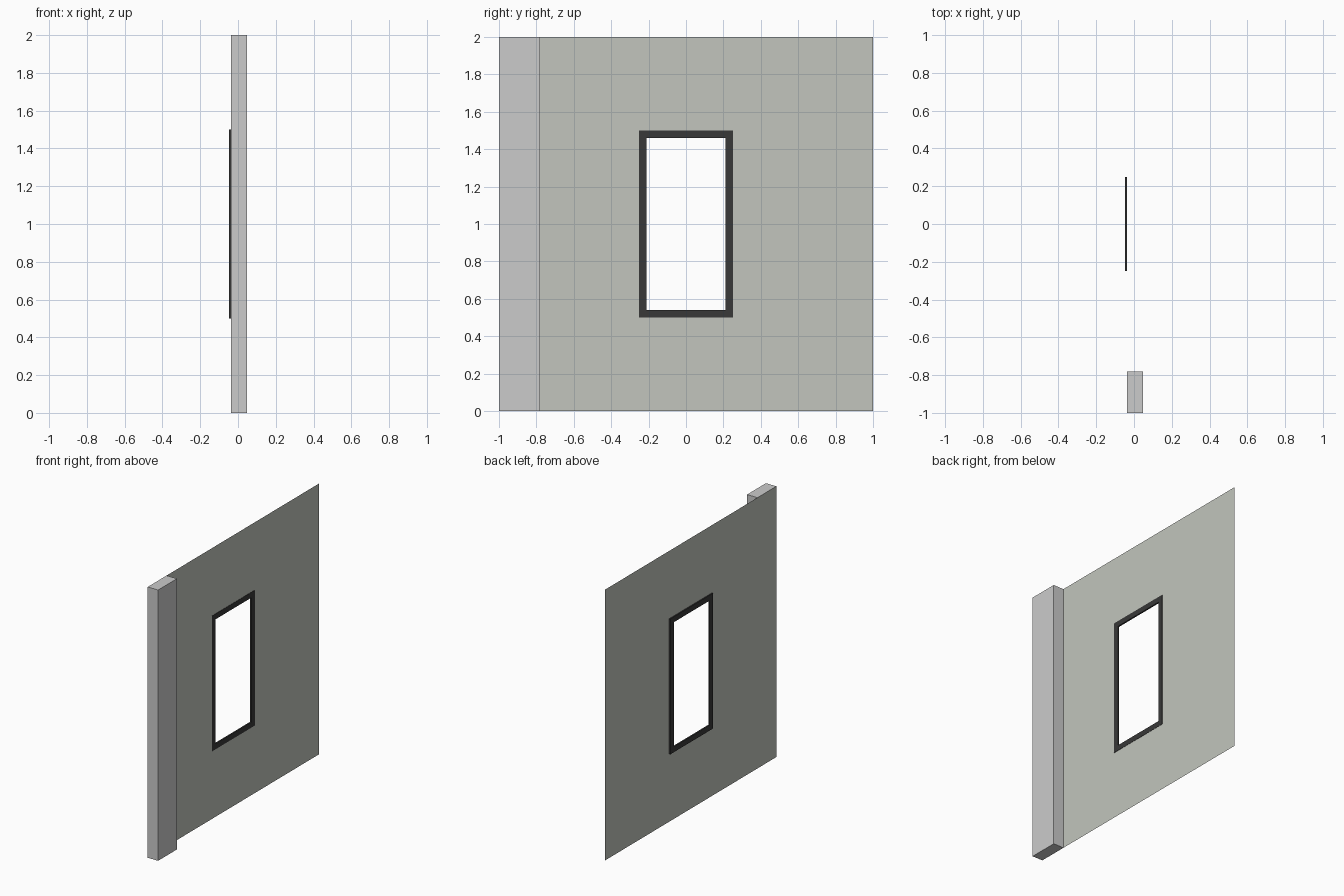
import bpy, bmesh

if "Cube" in bpy.data.objects:
    bpy.data.objects.remove(bpy.data.objects["Cube"])

PANEL_X = -0.038


def material(name, rgb):
    m = bpy.data.materials.new(name)
    m.diffuse_color = (*rgb, 1)
    m.use_nodes = True
    m.node_tree.nodes["Principled BSDF"].inputs["Base Color"].default_value = m.diffuse_color
    return m


def finish(name, bm, mat=None):
    me = bpy.data.meshes.new(name)
    bm.to_mesh(me)
    bm.free()
    ob = bpy.data.objects.new(name, me)
    bpy.context.collection.objects.link(ob)
    if mat:
        me.materials.append(mat)
    return ob


def ring(outer, inner, x):
    """Flat rectangular ring in the YZ plane; sizes are (half width, z low, z high)."""
    bm = bmesh.new()
    loops = []
    for w, lo, hi in (outer, inner):
        loops.append([bm.verts.new((x, y, z)) for y, z in
                      ((-w, lo), (w, lo), (w, hi), (-w, hi))])
    a, b = loops
    for i in range(4):
        j = (i + 1) % 4
        bm.faces.new((a[i], a[j], b[j], b[i]))
    return bm


# Thin wall sheet with the window opening
finish("wall_panel", ring((1.0, 0.0, 2.0), (0.23, 0.52, 1.48), PANEL_X),
       material("panel_grey", (0.54, 0.56, 0.51)))

# Window frame straddling the sheet
bm = ring((0.25, 0.5, 1.5), (0.21, 0.54, 1.46), -0.047)
ext = bmesh.ops.extrude_face_region(bm, geom=bm.faces[:], use_keep_orig=True)
bmesh.ops.translate(bm, vec=(0.011, 0, 0),
                    verts=[g for g in ext["geom"] if isinstance(g, bmesh.types.BMVert)])
bmesh.ops.recalc_face_normals(bm, faces=bm.faces[:])
finish("window_frame", bm, material("frame_dark", (0.04, 0.04, 0.04)))

# Corner post against the sheet, open where the sheet closes it
x0, x1, y0, y1 = PANEL_X, 0.047, -1.0, -0.78
bm = bmesh.new()
bmesh.ops.create_cube(bm, size=1)
bmesh.ops.scale(bm, vec=(x1 - x0, y1 - y0, 2), verts=bm.verts[:])
bmesh.ops.translate(bm, vec=((x0 + x1) / 2, (y0 + y1) / 2, 1), verts=bm.verts[:])
bm.normal_update()
bmesh.ops.delete(bm, geom=[f for f in bm.faces if f.normal.x < -0.5], context='FACES_ONLY')
finish("corner_post", bm)
